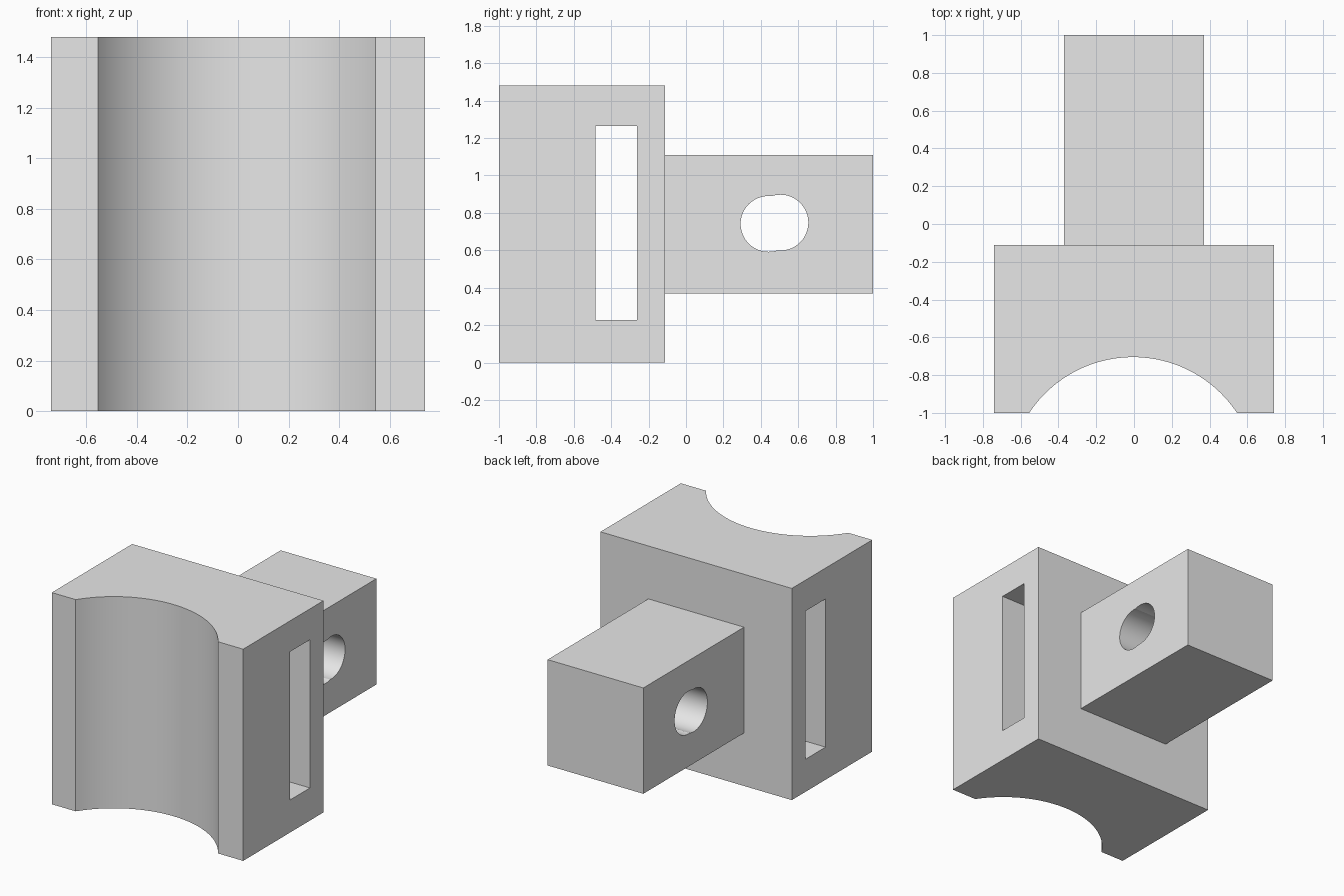
import bpy, bmesh, math
from mathutils import Vector

old = bpy.data.objects.get("Cube")
if old:
    bpy.data.objects.remove(old, do_unlink=True)

grey = bpy.data.materials.new("light_grey")
grey.use_nodes = True
grey.diffuse_color = (0.8, 0.8, 0.8, 1)
grey.node_tree.nodes["Principled BSDF"].inputs["Base Color"].default_value = (0.8, 0.8, 0.8, 1)


def prism(name, points, direction):
    """Extrude a closed outline along a direction."""
    bm = bmesh.new()
    face = bm.faces.new([bm.verts.new(p) for p in points])
    top = bmesh.ops.extrude_face_region(bm, geom=[face])["geom"]
    bmesh.ops.translate(bm, vec=Vector(direction),
                        verts=[g for g in top if isinstance(g, bmesh.types.BMVert)])
    bmesh.ops.recalc_face_normals(bm, faces=bm.faces)
    mesh = bpy.data.meshes.new(name)
    bm.to_mesh(mesh)
    bm.free()
    mesh.materials.append(grey)
    obj = bpy.data.objects.new(name, mesh)
    bpy.context.collection.objects.link(obj)
    return obj


def side_prism(name, outline, half_width):
    """Extrude a (y, z) outline across the width."""
    return prism(name, [(-half_width, y, z) for y, z in outline], (2 * half_width, 0, 0))


def rectangle(y0, y1, z0, z1):
    return [(y0, z0), (y1, z0), (y1, z1), (y0, z1)]


def circle(y, z, r, n=64):
    return [(y + r * math.cos(math.tau * i / n), z + r * math.sin(math.tau * i / n))
            for i in range(n)]


def select_only(obj):
    bpy.ops.object.select_all(action='DESELECT')
    obj.select_set(True)
    bpy.context.view_layer.objects.active = obj


def cut(target, cutter):
    """Subtract a cutter, then discard it."""
    cutter.hide_render = True
    mod = target.modifiers.new("cut", 'BOOLEAN')
    mod.operation = 'DIFFERENCE'
    mod.solver = 'EXACT'
    mod.object = cutter
    select_only(target)
    bpy.ops.object.modifier_apply(modifier=mod.name)
    bpy.data.objects.remove(cutter, do_unlink=True)


HALF, HEIGHT, JOINT = 0.74, 1.48, -0.112

# Main block with a concave cylindrical front
radius, half_chord, arc_x = 0.66, 0.55, -0.005
centre_y = -1 - math.sqrt(radius ** 2 - half_chord ** 2)
sweep = math.asin(half_chord / radius)
steps = 48
arc = []
for i in range(steps + 1):
    a = sweep * (2 * i / steps - 1)
    arc.append((arc_x + radius * math.sin(a), centre_y + radius * math.cos(a), 0))
outline = arc + [(HALF, -1, 0), (HALF, JOINT, 0), (-HALF, JOINT, 0), (-HALF, -1, 0)]
block = prism("saddle_block", outline, (0, 0, HEIGHT))

# Tall strap slot through the block
cut(block, side_prism("slot_cutter", rectangle(-0.485, -0.262, 0.228, 1.264), 1))

# Rear tongue with a slightly elongated cross hole
tongue = side_prism("rear_tongue", rectangle(JOINT, 1, 0.37, 1.11), 0.37)
for y, z in ((0.441, 0.741), (0.505, 0.748)):
    cut(tongue, side_prism("hole_cutter", circle(y, z, 0.149), 1))

for part in (block, tongue):
    select_only(part)
    bpy.ops.object.shade_smooth_by_angle(angle=math.radians(20))
